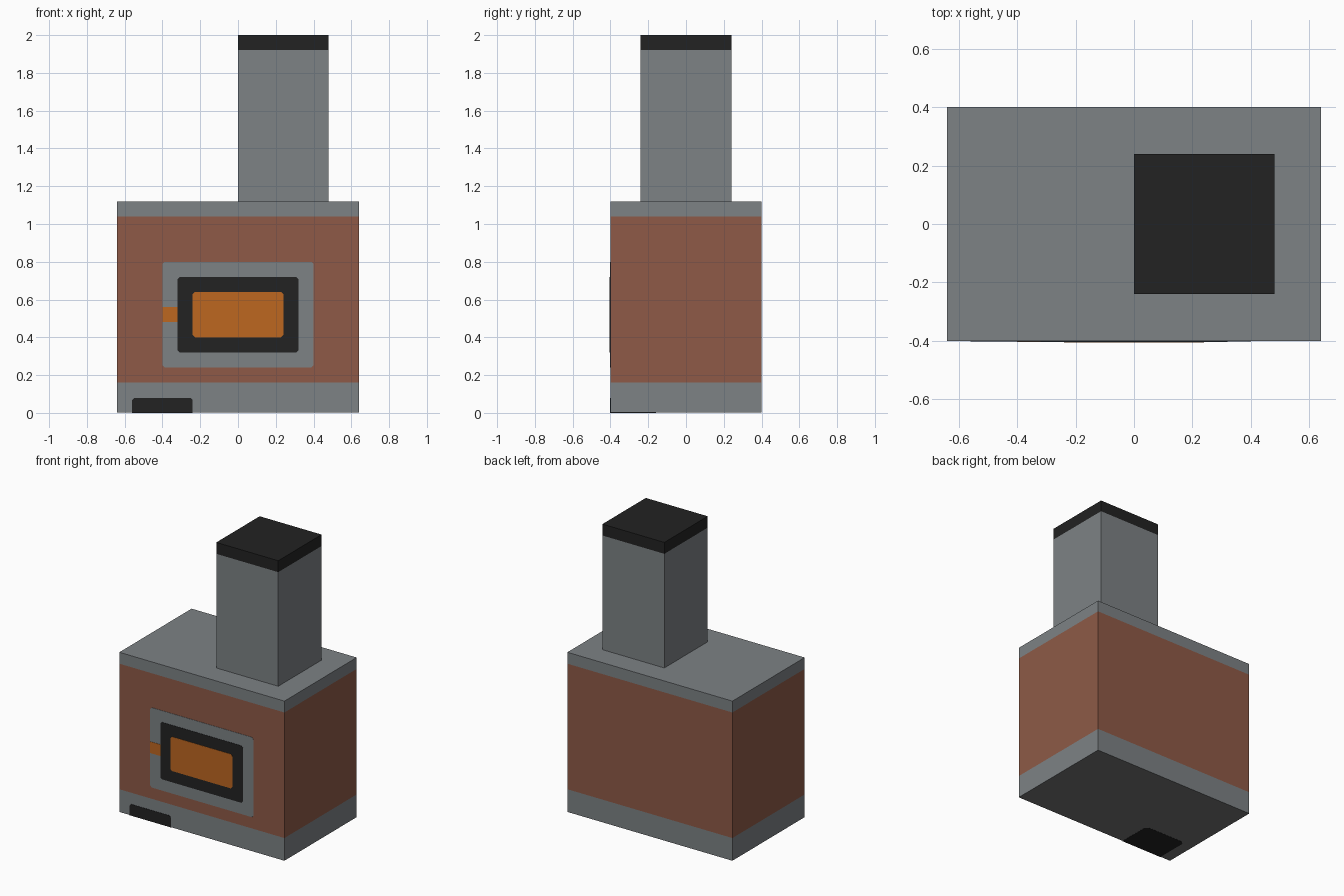
import bpy
import bmesh
from mathutils import Matrix, Vector

cube = bpy.data.objects.get("Cube")
if cube:
    bpy.data.objects.remove(cube, do_unlink=True)


def material(name, hex_code):
    """Flat material from an sRGB hex colour, stored as linear values."""
    srgb = [int(hex_code[i:i + 2], 16) / 255 for i in (0, 2, 4)]
    lin = [c / 12.92 if c <= 0.04045 else ((c + 0.055) / 1.055) ** 2.4 for c in srgb]
    mat = bpy.data.materials.new(name)
    mat.use_nodes = True
    mat.diffuse_color = (*lin, 1)
    bsdf = mat.node_tree.nodes["Principled BSDF"]
    bsdf.inputs["Base Color"].default_value = (*lin, 1)
    bsdf.inputs["Roughness"].default_value = 0.8
    return mat


STONE = material("stone_grey", "7D8285")
BRICK = material("brick_red", "8E5A47")
BLACK = material("soot_black", "222222")
FIRE = material("fire_orange", "BD6720")
UNDER = material("underside_grey", "737374")


def finish(name, bm, *mats):
    bmesh.ops.recalc_face_normals(bm, faces=bm.faces)
    mesh = bpy.data.meshes.new(name)
    bm.to_mesh(mesh)
    bm.free()
    for mat in mats:
        mesh.materials.append(mat)
    obj = bpy.data.objects.new(name, mesh)
    bpy.context.collection.objects.link(obj)
    return obj


def box(name, lo, hi, *mats):
    """Box between two corners; a second material colours its underside."""
    lo, hi = Vector(lo), Vector(hi)
    bm = bmesh.new()
    bmesh.ops.create_cube(
        bm, size=1,
        matrix=Matrix.Translation((lo + hi) / 2) @ Matrix.Diagonal((*(hi - lo), 1)))
    bm.normal_update()
    if len(mats) > 1:
        for face in bm.faces:
            face.material_index = int(face.normal.z < -0.5)
    return finish(name, bm, *mats)


def plate(name, u, v, place, thickness, mat, chip=0.012, chip_low=True):
    """Thin panel with clipped corners; place(u, v, depth) maps it into space."""
    (u0, u1), (v0, v1) = u, v
    low = ([(u0, v0 + chip), (u0 + chip, v0), (u1 - chip, v0), (u1, v0 + chip)]
           if chip_low and chip else [(u0, v0), (u1, v0)])
    high = ([(u1, v1 - chip), (u1 - chip, v1), (u0 + chip, v1), (u0, v1 - chip)]
            if chip else [(u1, v1), (u0, v1)])
    bm = bmesh.new()
    rings = [[bm.verts.new(place(a, b, d)) for a, b in low + high] for d in (0, thickness)]
    for ring in rings:
        bm.faces.new(ring)
    n = len(rings[0])
    for i in range(n):
        j = (i + 1) % n
        bm.faces.new((rings[0][i], rings[0][j], rings[1][j], rings[1][i]))
    return finish(name, bm, mat)


X, Y = 0.64, 0.40
SKIN = 0.001

# Body: stone base, brick walls, stone top slab
box("stone_base", (-X, -Y, SKIN), (X, Y, 0.16), STONE, UNDER)
box("brick_walls", (-X, -Y, 0.16), (X, Y, 1.04), BRICK)
box("top_slab", (-X, -Y, 1.04), (X, Y, 1.12), STONE)

# Chimney with a dark cap
box("chimney", (0, -0.24, 1.12), (0.48, 0.24, 1.92), STONE)
box("chimney_cap", (0, -0.24, 1.92), (0.48, 0.24, 2.0), BLACK)


def on_front(u, v, d):
    return (u, -Y - d, v)


def on_bottom(u, v, d):
    return (u, v, SKIN - d)


# Furnace door, layered outward from the front wall
plate("door_frame", (-0.40, 0.40), (0.24, 0.80), on_front, 0.002, STONE)
plate("door_handle", (-0.40, -0.32), (0.48, 0.56), on_front, 0.004, FIRE, chip=0)
plate("door_surround", (-0.32, 0.32), (0.32, 0.72), on_front, 0.004, BLACK)
plate("fire_window", (-0.24, 0.24), (0.40, 0.64), on_front, 0.006, FIRE)

# Ash vent, wrapping from the front onto the underside
plate("ash_vent_front", (-0.56, -0.24), (0, 0.08), on_front, 0.002, BLACK, chip_low=False)
plate("ash_vent_underside", (-0.56, -0.24), (-Y, -0.16), on_bottom, SKIN, BLACK,
      chip=0.02, chip_low=False)
